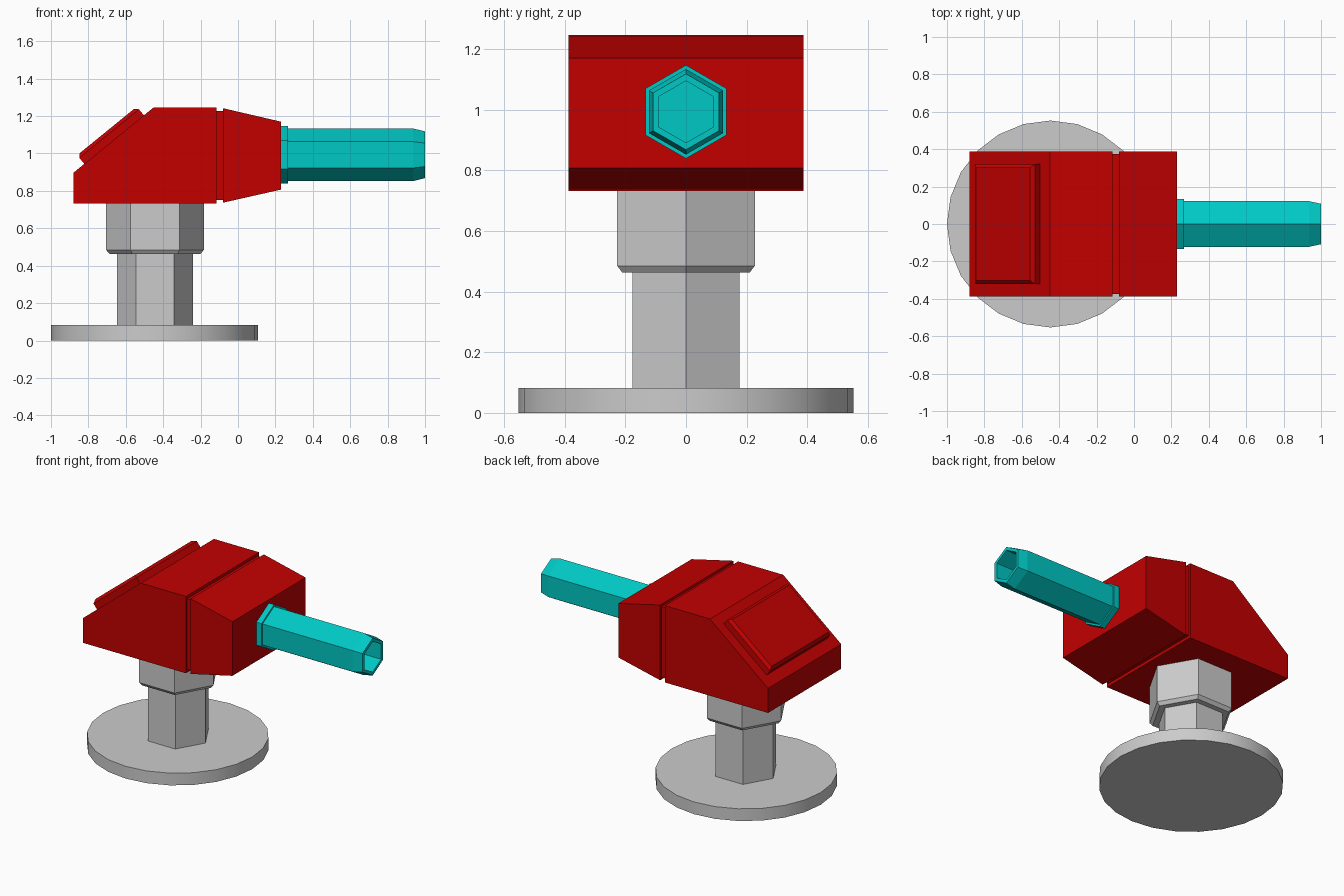
import bpy
from math import cos, sin, pi, atan2, radians
from mathutils import Matrix, Vector

if "Cube" in bpy.data.objects:
    bpy.data.objects.remove(bpy.data.objects["Cube"])


def material(name, color):
    m = bpy.data.materials.new(name)
    m.diffuse_color = (*color, 1)
    m.use_nodes = True
    m.node_tree.nodes["Principled BSDF"].inputs["Base Color"].default_value = m.diffuse_color
    return m


RED = material("red", (0.54, 0.0, 0.0))
TEAL = material("teal", (0.0, 0.58, 0.56))


def make(name, verts, faces, mat=None):
    me = bpy.data.meshes.new(name)
    me.from_pydata(verts, [], faces)
    me.update()
    ob = bpy.data.objects.new(name, me)
    bpy.context.collection.objects.link(ob)
    if mat:
        me.materials.append(mat)
    return ob


def lathe(name, sides, rings, matrix, mat=None):
    """Stack of n-sided rings (radius, height) with closed ends."""
    verts = [matrix @ Vector((r * cos(2 * pi * i / sides), r * sin(2 * pi * i / sides), h))
             for r, h in rings for i in range(sides)]
    faces = [tuple(reversed(range(sides)))]
    for k in range(len(rings) - 1):
        for i in range(sides):
            j = (i + 1) % sides
            faces.append((k * sides + i, k * sides + j, (k + 1) * sides + j, (k + 1) * sides + i))
    last = (len(rings) - 1) * sides
    faces.append(tuple(range(last, last + sides)))
    return make(name, verts, faces, mat)


def slab(name, profile, half_width, mat):
    """Side profile (x, z), listed clockwise from the front, extruded along y."""
    n = len(profile)
    verts = [(x, y, z) for y in (-half_width, half_width) for x, z in profile]
    faces = [tuple(reversed(range(n))), tuple(range(n, 2 * n))]
    faces += [(i, (i + 1) % n, n + (i + 1) % n, n + i) for i in range(n)]
    return make(name, verts, faces, mat)


# Pedestal: smooth-sided disc, hexagonal stem and collar
disc = lathe("base_disc", 24, [(0.553, 0), (0.553, 0.082)], Matrix.Translation((-0.447, 0, 0)))
bpy.context.view_layer.objects.active = disc
disc.select_set(True)
bpy.ops.object.shade_smooth_by_angle(angle=radians(30))
upright = Matrix.Translation((-0.444, 0, 0))
lathe("stem", 6, [(0.203, 0.082), (0.203, 0.463)], upright)
lathe("collar", 6, [(0.243, 0.463), (0.262, 0.485), (0.262, 0.732)], upright)

# Head: rear body, recessed seam and tapered front
slab("rear_body", [(-0.88, 0.732), (-0.88, 0.897), (-0.45, 1.247),
                   (-0.115, 1.247), (-0.115, 0.732)], 0.388, RED)
slab("seam", [(-0.115, 0.752), (-0.115, 1.227), (-0.08, 1.227), (-0.08, 0.752)], 0.375, RED)
slab("front_body", [(-0.08, 0.737), (-0.08, 1.242), (0.23, 1.17), (0.23, 0.807)], 0.388, RED)

# Chamfered panel lying on the sloping back
verts = [(x, y, z) for z, inset in ((0, 0), (0.042, 0), (0.06, 0.018))
         for x, y in ((0.075 + inset, -0.32 + inset), (0.486 - inset, -0.32 + inset),
                      (0.486 - inset, 0.32 - inset), (0.075 + inset, 0.32 - inset))]
faces = [(3, 2, 1, 0), (8, 9, 10, 11)]
faces += [(k + i, k + (i + 1) % 4, k + 4 + (i + 1) % 4, k + 4 + i) for k in (0, 4) for i in range(4)]
panel = make("back_panel", verts, faces, RED)
panel.location = (-0.88, 0, 0.897)
panel.rotation_euler = (0, -atan2(0.35, 0.43), 0)

# Hexagonal barrel along +x with a hollow tip
along_x = Matrix.Translation((0, 0, 0.993)) @ Matrix.Rotation(pi / 2, 4, 'Y')
lathe("barrel_flange", 6, [(0.154, 0.23), (0.154, 0.268)], along_x, TEAL)
lathe("barrel", 6, [(0.141, 0.268), (0.141, 0.935), (0.125, 1.0),
                    (0.102, 1.0), (0.102, 0.65)], along_x, TEAL)
